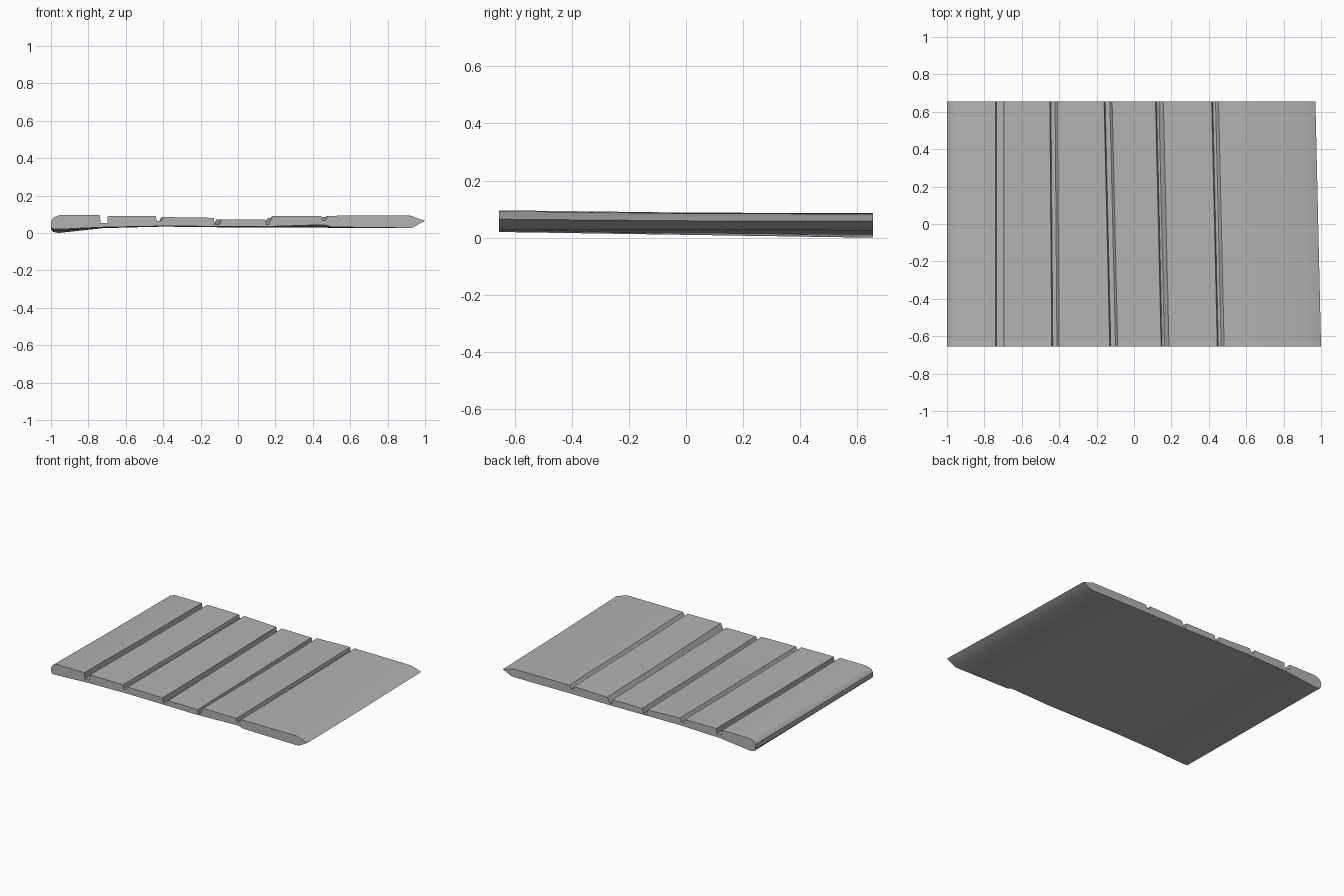
import bpy, bmesh, math

cube = bpy.data.objects.get("Cube")
if cube:
    bpy.data.objects.remove(cube, do_unlink=True)

HALF_DEPTH = 0.655

grey = bpy.data.materials.new("stone_grey")
grey.use_nodes = True
colour = (0.45, 0.45, 0.45, 1)
grey.diffuse_color = colour
grey.node_tree.nodes["Principled BSDF"].inputs["Base Color"].default_value = colour

# Grooves: front start, back start, width, floor height, left and right rim
# heights at the front, rim height at the back, slant of the right wall
GROOVES = [
    (-0.74, -0.74, 0.035, 0.055, 0.098, 0.094, 0.088, 0.003),
    (-0.44, -0.45, 0.022, 0.065, 0.092, 0.087, 0.085, 0.012),
    (-0.13, -0.16, 0.025, 0.046, 0.083, 0.075, 0.075, 0.012),
    (0.145, 0.115, 0.012, 0.046, 0.074, 0.094, 0.080, 0.024),
    (0.445, 0.415, 0.015, 0.068, 0.092, 0.094, 0.087, 0.016),
]


def top_profile(back):
    """Upper outline from the rounded end to the pointed end."""
    pts = [(-1.0, 0.035 - 0.012 * back), (-1.0, 0.066 - 0.01 * back),
           (-0.985, 0.086 - 0.01 * back), (-0.95, 0.098 - 0.01 * back)]
    for front_x, back_x, width, floor, left, right, rear, slant in GROOVES:
        x = front_x + (back_x - front_x) * back
        floor -= 0.004 * back
        pts += [(x, left + (min(rear, left) - left) * back), (x + 0.006, floor),
                (x + 0.006 + width, floor),
                (x + 0.006 + width + slant, right + (min(rear, right) - right) * back)]
    shift = -0.03 * back
    return pts + [(0.92 + shift, 0.095 - 0.01 * back), (1.0 + shift, 0.067 - 0.007 * back)]


def bottom_profile(back):
    """Lower outline from the pointed end to the rounded end."""
    pts = [(0.93, 0.029, 0.028), (0.5, 0.034, 0.030), (0.46, 0.046, 0.030),
           (0.14, 0.036, 0.030), (-0.4, 0.039, 0.036), (-0.72, 0.033, 0.028),
           (-0.96, 0.022, 0.002), (-0.99, 0.023, 0.008)]
    return [(x - (0.03 * back if x > 0 else 0), f + (b - f) * back) for x, f, b in pts]


# Loft three cross-sections from front to back into one solid slab
bm = bmesh.new()
sections = []
for y, top_blend, blend in ((-HALF_DEPTH, 0, 0), (0, 0.8, 0.5), (HALF_DEPTH, 1, 1)):
    outline = [(x, z) for (x, _), (_, z) in zip(top_profile(blend), top_profile(top_blend))]
    outline += bottom_profile(blend)
    low = 0.002
    sections.append([bm.verts.new((x, y, z - low if z < low else z)) for x, z in outline])

for a, b in zip(sections, sections[1:]):
    for i in range(len(a)):
        j = (i + 1) % len(a)
        bm.faces.new((a[i], a[j], b[j], b[i]))
bm.faces.new(sections[0])
bm.faces.new(reversed(sections[-1]))
bmesh.ops.recalc_face_normals(bm, faces=bm.faces)
bmesh.ops.translate(bm, verts=bm.verts, vec=(0, 0, -min(v.co.z for v in bm.verts)))

mesh = bpy.data.meshes.new("grooved_slab")
bm.to_mesh(mesh)
bm.free()
mesh.materials.append(grey)
slab = bpy.data.objects.new("grooved_slab", mesh)
bpy.context.collection.objects.link(slab)

# Smooth the rounded ends while keeping the groove edges crisp
bpy.ops.object.select_all(action="DESELECT")
slab.select_set(True)
bpy.context.view_layer.objects.active = slab
bpy.ops.object.shade_smooth_by_angle(angle=math.radians(35))
